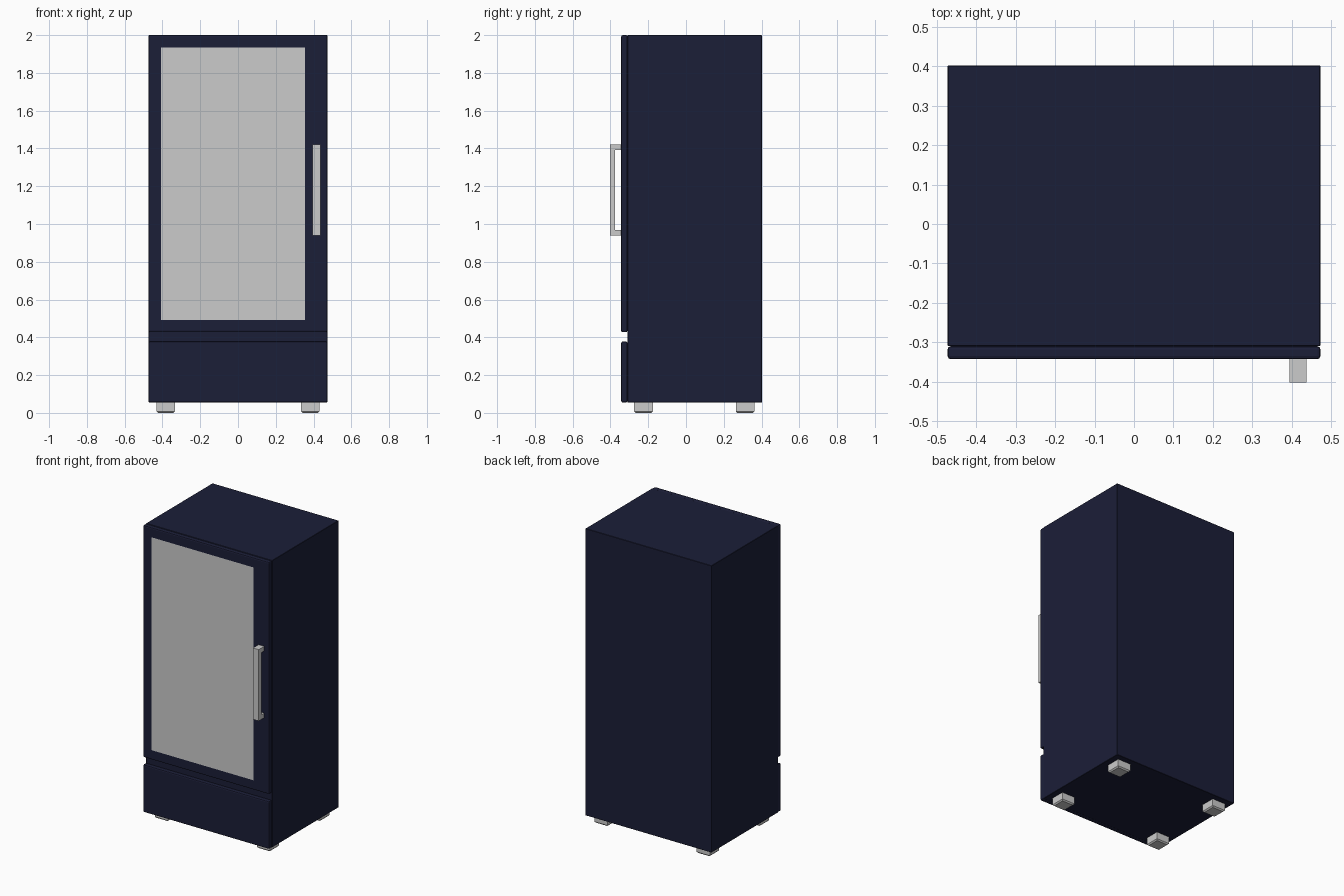
import bpy, bmesh

if "Cube" in bpy.data.objects:
    bpy.data.objects.remove(bpy.data.objects["Cube"])

navy = bpy.data.materials.new("navy_paint")
navy.diffuse_color = (0.011, 0.013, 0.039, 1)
navy.use_nodes = True
navy.node_tree.nodes["Principled BSDF"].inputs["Base Color"].default_value = navy.diffuse_color


def finish(name, bm, mat=None, bevel=0, segments=2):
    bmesh.ops.recalc_face_normals(bm, faces=bm.faces)
    if bevel:
        sharp = [e for e in bm.edges if e.calc_face_angle(0) > 0.5]
        bmesh.ops.bevel(bm, geom=sharp, offset=bevel, segments=segments,
                        profile=0.5, affect='EDGES', clamp_overlap=True)
    me = bpy.data.meshes.new(name)
    bm.to_mesh(me)
    bm.free()
    ob = bpy.data.objects.new(name, me)
    bpy.context.collection.objects.link(ob)
    if mat:
        me.materials.append(mat)
    return ob


def box(name, x, y, z, mat=None, bevel=0, segments=2):
    bm = bmesh.new()
    bmesh.ops.create_cube(bm, size=1)
    for v in bm.verts:
        for i, (lo, hi) in enumerate((x, y, z)):
            v.co[i] = hi if v.co[i] > 0 else lo
    return finish(name, bm, mat, bevel, segments)


def frame(name, outer, inner, y, mat, bevel):
    """Rectangular ring; outer and inner are (x0, x1, z0, z1)."""
    bm = bmesh.new()
    loops = []
    for x0, x1, z0, z1 in (outer, inner):
        for yy in y:
            loops.append([bm.verts.new((px, yy, pz)) for px, pz in
                          ((x0, z0), (x1, z0), (x1, z1), (x0, z1))])
    of, ob, nf, nb = loops
    for a, b in ((of, ob), (ob, nb), (nb, nf), (nf, of)):
        for i in range(4):
            j = (i + 1) % 4
            bm.faces.new((a[i], a[j], b[j], b[i]))
    # round only the outer rim of the ring
    rim = set(of + ob)
    bmesh.ops.recalc_face_normals(bm, faces=bm.faces)
    edges = [e for e in bm.edges
             if set(e.verts) <= rim and e.calc_face_angle(0) > 0.5]
    bmesh.ops.bevel(bm, geom=edges, offset=bevel, segments=2,
                    profile=0.5, affect='EDGES')
    return finish(name, bm, mat)


W = 0.473
GLASS = (-0.408, 0.356, 0.492, 1.935)

# Cabinet, lower front panel, door frame and glass
box("cabinet", (-W, W), (-0.31, 0.402), (0.055, 2.0), navy, 0.002, 1)
box("lower_panel", (-W, W), (-0.343, -0.31), (0.055, 0.378), navy, 0.008)
frame("door_frame", (-W, W, 0.427, 2.0), GLASS, (-0.343, -0.31), navy, 0.008)
box("door_glass", GLASS[:2], (-0.343, -0.312), GLASS[2:])

# Handle: C-shaped profile extruded across its width
profile = [(-0.34, 0.938), (-0.402, 0.938), (-0.402, 1.422), (-0.34, 1.422),
           (-0.34, 1.391), (-0.375, 1.391), (-0.375, 0.969), (-0.34, 0.969)]
bm = bmesh.new()
side = bm.faces.new([bm.verts.new((0.394, y, z)) for y, z in profile])
ext = bmesh.ops.extrude_face_region(bm, geom=[side])
for v in ext["geom"]:
    if isinstance(v, bmesh.types.BMVert):
        v.co.x = 0.437
finish("door_handle", bm)

# Four feet with chamfered lower rims
for sx, xn in ((-1, "left"), (1, "right")):
    for y0, yn in ((-0.274, "front"), (0.264, "back")):
        bm = bmesh.new()
        bmesh.ops.create_cube(bm, size=1)
        for v in bm.verts:
            v.co = (sx * 0.383 + v.co.x * 0.098,
                    y0 + 0.049 + v.co.y * 0.098,
                    0.056 if v.co.z > 0 else 0.0)
        low = [e for e in bm.edges if all(v.co.z < 0.01 for v in e.verts)]
        bmesh.ops.bevel(bm, geom=low, offset=0.008, segments=1, affect='EDGES')
        finish(f"{yn}_{xn}_foot", bm)
